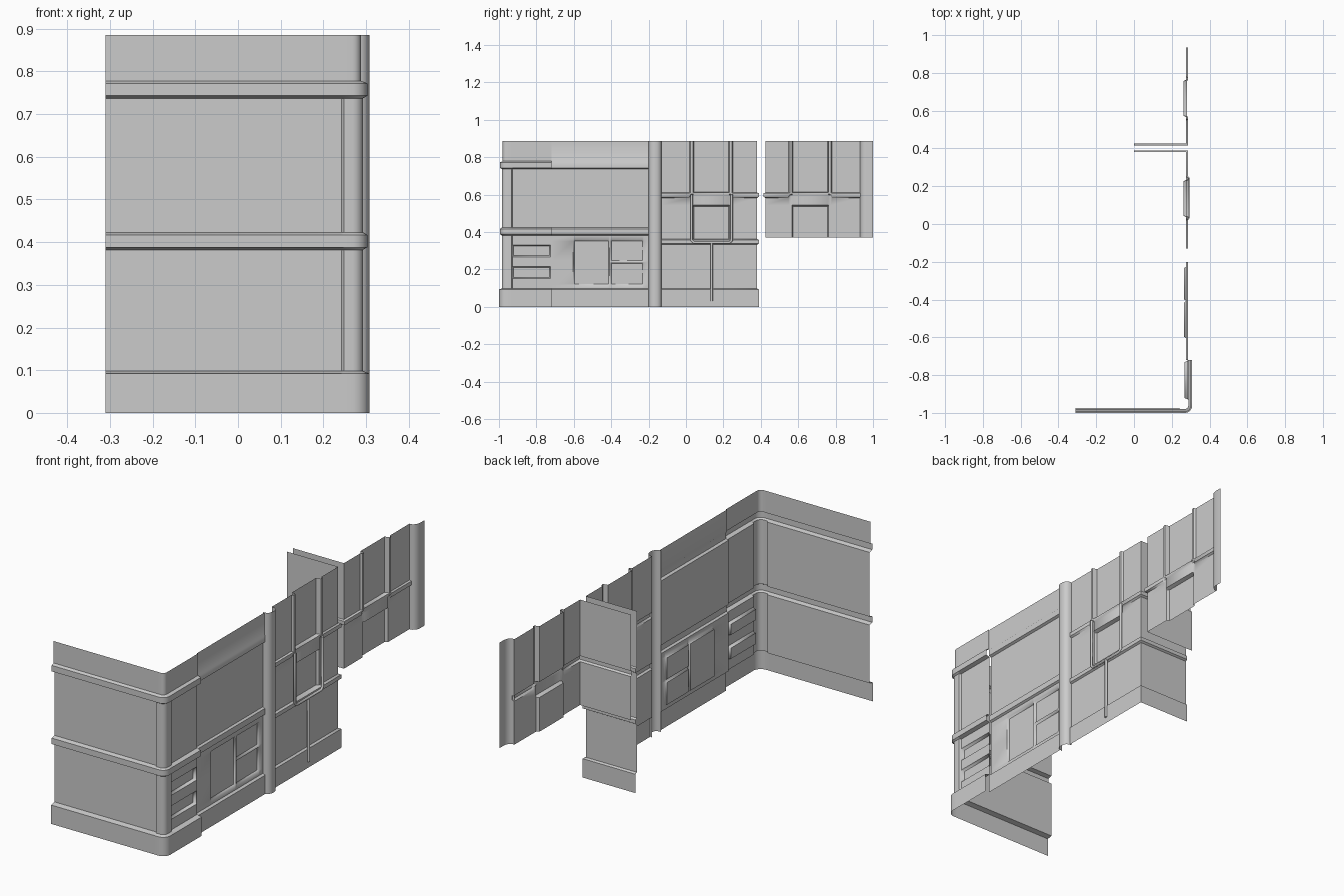
import bpy, bmesh, math
from mathutils import Vector

if "Cube" in bpy.data.objects:
    bpy.data.objects.remove(bpy.data.objects["Cube"])

E = 0.003  # half width of the sloped step between two depths


def finish(name, bm):
    me = bpy.data.meshes.new(name)
    bm.to_mesh(me)
    bm.free()
    ob = bpy.data.objects.new(name, me)
    bpy.context.collection.objects.link(ob)
    smooth(ob)
    return ob


def smooth(ob):
    bpy.ops.object.select_all(action='DESELECT')
    ob.select_set(True)
    bpy.context.view_layer.objects.active = ob
    bpy.ops.object.shade_smooth_by_angle(angle=math.radians(50))


def relief_wall(name, path, z0, z1, layers, start=None, end=None):
    """Thin wall along a plan path; each layer (u0, u1, z0, z1, depth) pushes a
    rectangle outward (right of travel). u runs along the path."""
    pts = [Vector(p) for p in path]
    dirs = [(b - a).normalized() for a, b in zip(pts, pts[1:])]
    nor = [Vector((d.y, -d.x)) for d in dirs]
    us = [0.0]
    for a, b in zip(pts, pts[1:]):
        us.append(us[-1] + (b - a).length)
    shift = start if start is not None else end - us[-1]
    us = [u + shift for u in us]

    def cuts(edges, lo, hi, extra=()):
        vals = {round(v, 5) for v in (lo, hi, *extra)}
        for e in edges:
            if lo + E < e < hi - E:
                vals |= {round(e - E, 5), round(e + E, 5)}
        return sorted(vals)

    def plan(u, d):
        for i, v in enumerate(us[1:-1], 1):
            if abs(u - v) < 2e-5:
                m = nor[i - 1] + nor[i]
                return pts[i] + m * (d / (1 + nor[i - 1].dot(nor[i])))
        i = max(k for k in range(len(dirs)) if k == 0 or us[k] <= u)
        return pts[i] + dirs[i] * (u - us[i]) + nor[i] * d

    def depth(u, z):
        d = 0
        for a, b, c, e, v in layers:
            if a <= u <= b and c <= z <= e:
                d = v
        return d

    cu = cuts([v for l in layers for v in l[:2]], us[0], us[-1], us)
    cz = cuts([v for l in layers for v in l[2:4]], z0, z1)
    bm = bmesh.new()
    grid = [[bm.verts.new((*plan(u, depth(u, z)), z)) for z in cz] for u in cu]
    for a, b in zip(grid, grid[1:]):
        for j in range(len(cz) - 1):
            bm.faces.new((a[j], b[j], b[j + 1], a[j + 1]))
    return finish(name, bm)


def column(name, profile, z0, z1):
    bm = bmesh.new()
    rows = [[bm.verts.new((x, y, z)) for x, y in profile] for z in (z0, z1)]
    for i in range(len(profile) - 1):
        bm.faces.new((rows[0][i], rows[0][i + 1], rows[1][i + 1], rows[1][i]))
    finish(name, bm)


def tube(name, yz, x, r):
    cu = bpy.data.curves.new(name, 'CURVE')
    cu.dimensions = '3D'
    cu.bevel_depth, cu.bevel_resolution, cu.use_fill_caps = r, 2, True
    sp = cu.splines.new('POLY')
    sp.points.add(len(yz) - 1)
    for p, (y, z) in zip(sp.points, yz):
        p.co = (x, y, z, 1)
    ob = bpy.data.objects.new(name, cu)
    bpy.context.collection.objects.link(ob)
    bpy.ops.object.select_all(action='DESELECT')
    ob.select_set(True)
    bpy.context.view_layer.objects.active = ob
    bpy.ops.object.convert(target='MESH')
    smooth(bpy.context.object)


H = 0.885
ALL = (-9, 9)
# front wall with rounded corner and louvre slots on its side
R = 0.015
arc = [(0.268 + R * math.sin(t), -0.96 - R * math.cos(t))
       for t in (math.pi / 8 * i for i in range(5))]
relief_wall('corner_wall', [(-0.31, -0.975)] + arc + [(0.283, -0.72)], 0, H, [
    (-1.0065, -0.93, 0.095, 0.74, 0.010),
    (*ALL, 0, 0.095, 0.025),
    (*ALL, 0.385, 0.42, 0.020),
    (*ALL, 0.74, 0.775, 0.020),
    (*ALL, 0.775, H, 0.005),
    (-0.925, -0.728, 0.27, 0.328, -0.015),
    (-0.925, -0.728, 0.153, 0.212, -0.015)], end=-0.72)

# side wall with a three-pane recess
relief_wall('side_wall', [(0.275, -0.72), (0.275, -0.2)], 0, H, [
    (*ALL, 0, 0.095, 0.012),
    (*ALL, 0.385, 0.42, 0.010),
    (*ALL, 0.74, 0.775, 0.012),
    (*ALL, 0.775, H, 0.008),
    (-0.6, -0.412, 0.12, 0.355, -0.010),
    (-0.402, -0.23, 0.12, 0.235, -0.010),
    (-0.402, -0.23, 0.245, 0.355, -0.010)], start=-0.72)

# rounded pillar and the half pillar at the far end
column('pillar', [(0.275, -0.2), (0.29, -0.198), (0.302, -0.19), (0.308, -0.175),
                  (0.308, -0.155), (0.302, -0.14), (0.29, -0.132), (0.275, -0.13)], 0, H)
column('end_half_pillar', [(0.275, 0.93), (0.29, 0.933), (0.302, 0.943),
                           (0.308, 0.96), (0.308, 1.0)], 0.37, H)


# alcove walls: two ribs with a recessed bay between them
def bay(a, b, zlow):
    w = 0.018
    return [
        (-9, a - w, 0.585, 0.607, 0.010),
        (b + w, 9, 0.585, 0.607, 0.010),
        (a - w, a, 0.6, H, 0.010),
        (b, b + w, 0.6, H, 0.010),
        (a, b, zlow, H, -0.013),
        (a, b, 0.54, 0.61, 0.006)]


relief_wall('alcove_wall', [(0.275, -0.13), (0.275, 0.38), (0, 0.38)], 0, H,
            bay(0.04, 0.23, 0.36) + [(*ALL, 0, 0.095, 0.010),
                                     (*ALL, 0.335, 0.36, 0.010)], start=-0.13)
relief_wall('upper_wall', [(0, 0.425), (0.275, 0.425), (0.275, 0.935)], 0.37, H,
            bay(0.57, 0.76, 0.3), end=0.935)

# pipe frame and drain stem below the bay
tube('pipe_frame', [(0.03, 0.6), (0.03, 0.355), (0.042, 0.343), (0.232, 0.343),
                    (0.244, 0.355), (0.244, 0.6)], 0.286, 0.007)
tube('pipe_stem', [(0.137, 0.343), (0.137, 0.03)], 0.286, 0.007)
